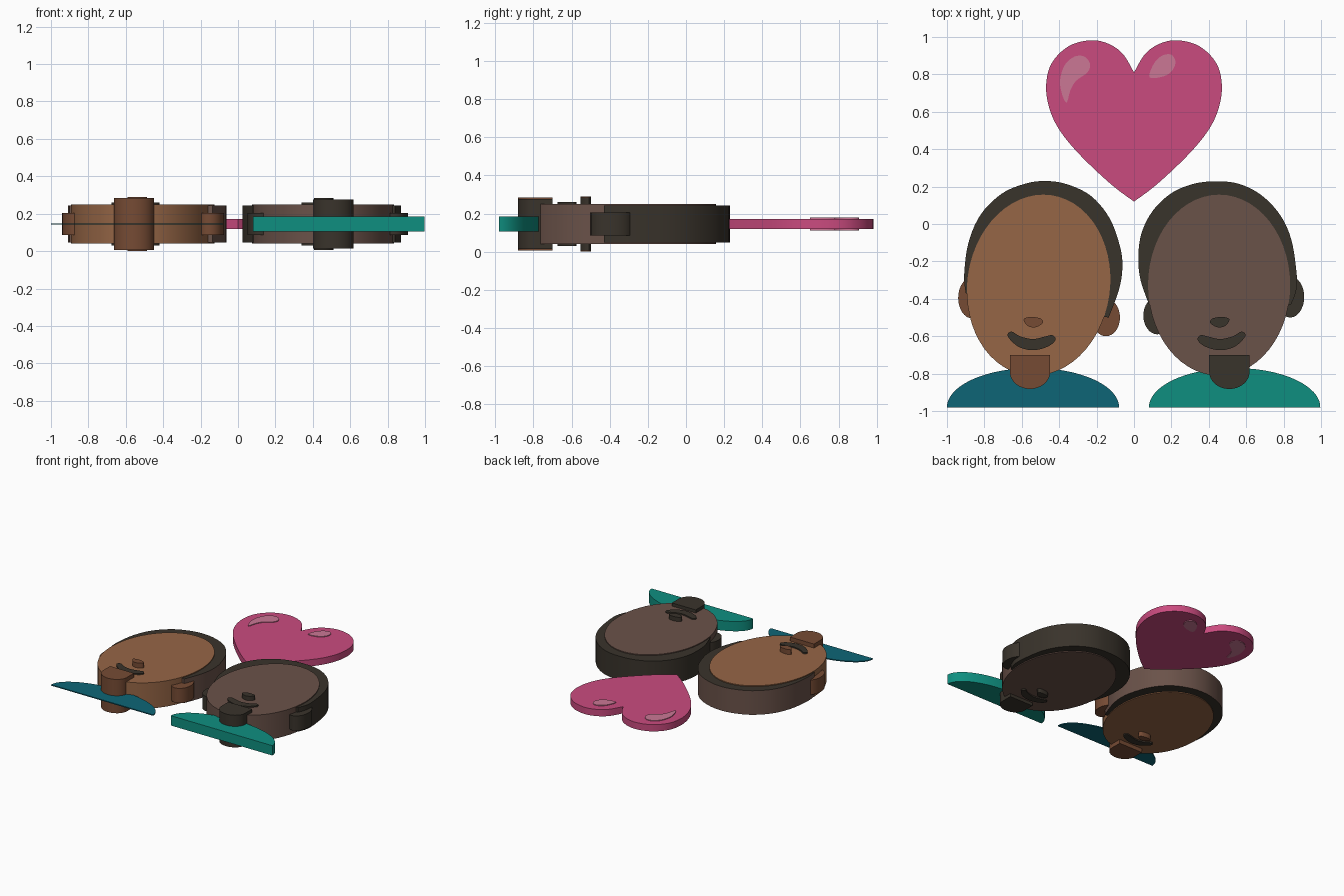
import bpy, bmesh, math
from mathutils import Vector

cube = bpy.data.objects.get("Cube")
if cube:
    bpy.data.objects.remove(cube, do_unlink=True)

MID = 0.145  # every part is a slab centred on this height
made = []


def material(name, hexcode):
    rgb = [int(hexcode[i:i + 2], 16) / 255 for i in (0, 2, 4)]
    lin = [c / 12.92 if c <= 0.04045 else ((c + 0.055) / 1.055) ** 2.4 for c in rgb]
    m = bpy.data.materials.new(name)
    m.use_nodes = True
    m.diffuse_color = (*lin, 1)
    shader = m.node_tree.nodes["Principled BSDF"]
    shader.inputs["Base Color"].default_value = (*lin, 1)
    shader.inputs["Roughness"].default_value = 0.8
    return m


tan = material("tan skin", "966646")
umber = material("umber skin", "6A5249")
dark = material("dark hair", "39332B")
brown = material("warm brown", "764B34")
teal = material("teal cloth", "0F8F80")
blue = material("blue cloth", "0D6576")
pink = material("heart pink", "CA4B7F")
shine = material("pale pink", "CB7795")


def spline(points, closed=False, steps=5):
    """Smooth curve through the points."""
    p = [Vector(q) for q in points]
    n = len(p)
    out = []
    for i in range(n if closed else n - 1):
        b, c = p[i], p[(i + 1) % n]
        a = p[i - 1] if closed or i else b
        d = p[(i + 2) % n] if closed or i + 2 < n else c
        for s in range(steps):
            t = s / steps
            out.append(0.5 * (2 * b + (c - a) * t + (2 * a - 5 * b + 4 * c - d) * t * t
                              + (3 * b - a - 3 * c + d) * t ** 3))
    if not closed:
        out.append(p[-1])
    return out


def ellipse(x, y, rx, ry, start=0, end=360, n=56, lean=0):
    full = end - start == 360
    angles = [math.radians(start + (end - start) * i / n) for i in range(n if full else n + 1)]
    return [(x + rx * math.cos(a) + lean * math.sin(a), y + ry * math.sin(a)) for a in angles]


def slab(name, outline, thick, mat, wall=None):
    """Extrude an outline about the middle height, with an optional wall colour."""
    bm = bmesh.new()
    face = bm.faces.new([bm.verts.new((p[0], p[1], MID - thick / 2)) for p in outline])
    top = bmesh.ops.extrude_face_region(bm, geom=[face])["geom"]
    bmesh.ops.translate(bm, vec=(0, 0, thick), verts=[v for v in top if isinstance(v, bmesh.types.BMVert)])
    bmesh.ops.recalc_face_normals(bm, faces=bm.faces)
    mesh = bpy.data.meshes.new(name)
    mesh.materials.append(mat)
    if wall:
        mesh.materials.append(wall)
        for f in bm.faces:
            f.material_index = int(abs(f.normal.z) < 0.5)
    bm.to_mesh(mesh)
    bm.free()
    ob = bpy.data.objects.new(name, mesh)
    bpy.context.collection.objects.link(ob)
    made.append(ob)


def flip(points):
    return [(-0.08 - x, y) for x, y in points]


# Hair caps
right_hair = [(-.9, -.37), (-.908, -.27), (-.885, -.1), (-.82, .05), (-.71, .16), (-.59, .213), (-.48, .23),
              (-.36, .213), (-.23, .15), (-.13, .03), (-.075, -.12), (-.062, -.23), (-.08, -.35), (-.135, -.5)]
left_hair = [(.08, -.43), (.035, -.3), (.023, -.18), (.04, -.05), (.1, .07), (.2, .165), (.32, .215),
             (.44, .228), (.56, .215), (.68, .155), (.78, .05), (.84, -.08), (.868, -.25), (.868, -.35), (.84, -.43)]
slab("right_hair", spline(right_hair), 0.196, dark, umber)
slab("left_hair", spline(left_hair), 0.196, dark)

# Faces
slab("right_face", ellipse(-.51, -.327, .383, .484, lean=.025), 0.21, tan)
slab("left_face", ellipse(.455, -.327, .38, .484), 0.21, umber)

# Ears
for name, x, y, ry, mat in (("right_outer_ear", -.865, -.395, .11, brown), ("right_inner_ear", -.15, -.5, .1, brown),
                            ("left_inner_ear", .125, -.49, .1, dark), ("left_outer_ear", .835, -.39, .11, dark)):
    slab(name, ellipse(x, y, .075, ry, n=32), 0.12, mat)

# Noses and smiles
nose = [(-.59, -.51), (-.555, -.497), (-.5, -.505), (-.488, -.53), (-.53, -.553), (-.57, -.543)]
smile = [(-.675, -.6), (-.655, -.575), (-.61, -.6), (-.54, -.615), (-.47, -.6), (-.435, -.595),
         (-.42, -.62), (-.46, -.655), (-.54, -.675), (-.62, -.655)]
slab("right_nose", spline(nose, True), 0.29, brown)
slab("left_nose", spline(flip(nose), True), 0.28, dark)
slab("right_smile", spline(smile, True), 0.23, dark)
slab("left_smile", spline(flip(smile), True), 0.23, dark)

# Chin tabs: square top and rounded bottom
for name, x, thick, mat in (("right_chin", -.556, .276, brown), ("left_chin", .51, .262, dark)):
    tab = [(x + .108, -.7), (x - .108, -.7)] + ellipse(x, -.79, .108, .092, 180, 360, 24)
    slab(name, tab, thick, mat)

# Shoulders
slab("right_shoulders", ellipse(-.54, -.98, .46, .21, 0, 180, 40), 0.008, blue)
slab("left_shoulders", ellipse(.538, -.98, .458, .21, 0, 180, 40), 0.08, teal)

# Heart with two shine marks
half = spline([(0, .81), (.06, .91), (.14, .965), (.235, .982), (.35, .95), (.44, .86), (.47, .74),
               (.45, .61), (.39, .49), (.28, .36), (.12, .21), (0, .12)])
slab("heart", half + [(-p.x, p.y) for p in half[-2:0:-1]], 0.055, pink)
slab("right_shine", spline([(-.395, .77), (-.37, .85), (-.318, .895), (-.265, .895), (-.235, .855), (-.25, .81),
                            (-.31, .765), (-.34, .715), (-.36, .65), (-.385, .695)], True), 0.066, shine)
slab("left_shine", spline([(.083, .785), (.105, .855), (.15, .9), (.2, .905), (.222, .865), (.2, .815),
                           (.15, .787)], True), 0.066, shine)

# Smooth curved walls, crisp rims
bpy.ops.object.select_all(action="DESELECT")
for ob in made:
    ob.select_set(True)
bpy.context.view_layer.objects.active = made[0]
bpy.ops.object.shade_smooth_by_angle(angle=math.radians(30))
